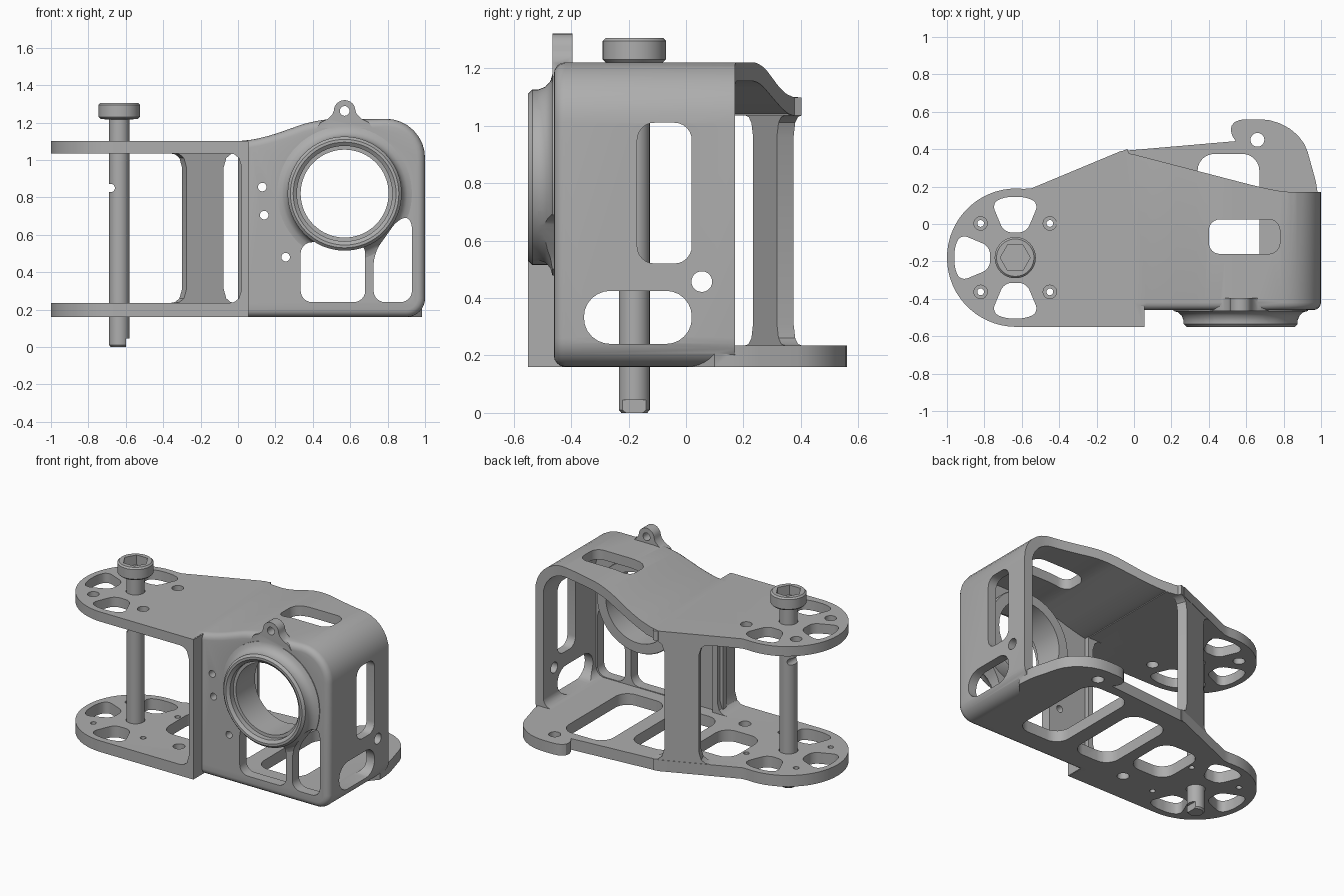
import bpy, bmesh, math
from mathutils import Vector

if "Cube" in bpy.data.objects:
    bpy.data.objects.remove(bpy.data.objects["Cube"])

grey = bpy.data.materials.new("machined_grey")
grey.diffuse_color = (0.42, 0.42, 0.42, 1)
grey.use_nodes = True
grey.node_tree.nodes["Principled BSDF"].inputs["Base Color"].default_value = grey.diffuse_color


def place(u, v, t, axis):
    return {'x': (t, u, v), 'y': (u, t, v), 'z': (u, v, t)}[axis]


def make(name, bm):
    bmesh.ops.recalc_face_normals(bm, faces=bm.faces[:])
    me = bpy.data.meshes.new(name)
    bm.to_mesh(me)
    bm.free()
    ob = bpy.data.objects.new(name, me)
    bpy.context.collection.objects.link(ob)
    me.materials.append(grey)
    return ob


def loft(name, loops, front_bevel=0):
    """Solid through matching loops, capped at both ends."""
    bm = bmesh.new()
    rows = [[bm.verts.new(p) for p in lp] for lp in loops]
    n = len(rows[0])
    for a, b in zip(rows, rows[1:]):
        for i in range(n):
            j = (i + 1) % n
            bm.faces.new((a[i], a[j], b[j], b[i]))
    cap = bm.faces.new(rows[0])
    bm.faces.new(rows[-1])
    if front_bevel:
        bmesh.ops.recalc_face_normals(bm, faces=bm.faces[:])
        bmesh.ops.bevel(bm, geom=list(cap.edges), offset=front_bevel, segments=4,
                        profile=0.5, affect='EDGES')
    return make(name, bm)


def prism(name, pts, axis, a, b, front_bevel=0):
    return loft(name, [[place(u, v, t, axis) for u, v in pts] for t in (a, b)], front_bevel)


def lathe(name, cu, cv, axis, sections, n=48):
    ang = [2 * math.pi * i / n for i in range(n)]
    return loft(name, [[place(cu + r * math.cos(k), cv + r * math.sin(k), t, axis)
                        for k in ang] for r, t in sections])


def rounded(pts, r=0.0, seg=6):
    """Round polygon corners; a point may carry its own radius as third value."""
    out = []
    for i, p in enumerate(pts):
        rad = p[2] if len(p) > 2 else r
        c = Vector(p[:2])
        if rad <= 0:
            out.append(tuple(c))
            continue
        d = [Vector(q[:2]) - c for q in (pts[i - 1], pts[(i + 1) % len(pts)])]
        a, b = (c + e.normalized() * min(rad, e.length * 0.48) for e in d)
        w = 0.2929 * 2                      # pulls the curve towards a circular arc
        for k in range(seg + 1):
            t = k / seg
            s0, s1, s2 = (1 - t) ** 2, 2 * t * (1 - t) * 0.7071, t * t
            out.append(tuple((a * s0 + c * s1 + b * s2) / (s0 + s1 + s2)))
    return out


def rect(u0, u1, v0, v1, r):
    return rounded([(u0, v0), (u1, v0), (u1, v1), (u0, v1)], r)


def combine(ob, other, op):
    m = ob.modifiers.new("b", 'BOOLEAN')
    m.operation, m.object, m.solver = op, other, 'EXACT'
    bpy.context.view_layer.objects.active = ob
    bpy.ops.object.modifier_apply(modifier=m.name)
    bpy.data.objects.remove(other, do_unlink=True)


def cut(ob, other):
    combine(ob, other, 'DIFFERENCE')


def add(ob, other):
    combine(ob, other, 'UNION')


def hole(ob, u, v, r, axis, a, b, n=24):
    cut(ob, lathe("cutter", u, v, axis, [(r, a), (r, b)], n))


# hood: front wall, right wall and roof as one hollowed shell
outer = rounded([(0, .16), (1, .16, .1), (1, 1.22, .21), (.43, 1.22, .1), (.13, 1.115, .1), (0, 1.1)], seg=8)
inner = rounded([(-.2, .235), (.94, .235, .06), (.94, 1.155, .16), (.46, 1.155, .08),
                 (.15, 1.06, .08), (.03, 1.035, .05), (-.2, 1.035)], seg=8)
body = prism("bracket_body", outer, 'y', -.46, .5, front_bevel=.04)
cut(body, prism("cavity", inner, 'y', -.39, .8))
cut(body, prism("back_trim", rounded([(-.3, .45), (.7, .19, .1), (.82, .17, .05), (1.2, .17),
                                      (1.2, .8), (-.3, .8)]), 'z', 0, 1.5))

# flared base of the bearing ring, then the two front windows
CX, CZ = .57, .82
add(body, lathe("ring_flare", CX, CZ, 'y',
                [(.36, -.42), (.36, -.465), (.335, -.472), (.315, -.49), (.303, -.52)], 64))
cut(body, prism("window", rect(.335, .68, .24, .56, .06), 'y', -.7, -.35))
cut(body, prism("window", rounded([(.725, .24), (.93, .24), (.93, .69), (.86, .69), (.725, .5)], .06),
                'y', -.7, -.35))

# top and bottom plates with a round left end
arc = [(-.63 + .37 * math.cos(math.radians(d)), -.18 + .37 * math.sin(math.radians(d)))
       for d in range(84, 271, 6)]
add(body, prism("top_plate", arc + [(.05, -.55), (.05, .357), (-.07, .39), (-.55, .19)], 'z', 1.035, 1.1))
add(body, prism("bottom_plate", arc + [(.05, -.55), (.05, -.42), (.9, -.42)]
                + rounded([(.9, .0), (.985, .1), (.98, .2, .05), (.88, .56, .25), (.45, .56, .15)])
                + [(-.07, .39), (-.55, .19)], 'z', .16, .235))


# upright with flared feet, as a half width either side of its middle
def upright(left, right, flare):
    pts = [(0, .16), (0, .235), (.03, .24), (.055, .26), (.07, .31)]
    side = [(flare * (1 - o / .07), z) for o, z in pts]
    side += [(f, 1.27 - z) for f, z in reversed(side)]
    return side


def flared(left, right, both):
    s = upright(left, right, .07)
    r = [(right + (f if both else 0), z) for f, z in s]
    return r + [(left - f, z) for f, z in reversed(s)]


add(body, prism("front_web", [(u, min(max(z, .161), 1.099)) for u, z in flared(.02, .055, False)],
                'y', -.55, -.36))

# slanted post along the back edge
post = flared(.0, .215, True)
ax = Vector((.923, .385))
nrm = Vector((.385, -.923))
start = Vector((-.30, .2935))
loops = []
for off in (.002, .065):
    q = start + nrm * off
    loops.append([(q.x + ax.x * u, q.y + ax.y * u, min(max(z, .162), 1.098)) for u, z in post])
add(body, loft("back_post", loops))

# bearing ring and eyelet lug
add(body, lathe("bearing_ring", CX, CZ, 'y', [(.30, -.3), (.305, -.31), (.305, -.535), (.29, -.55)], 64))
cut(body, lathe("bore", CX, CZ, 'y',
                [(.275, -.6), (.275, -.55), (.255, -.535), (.255, -.5), (.235, -.499), (.235, -.2)], 64))
side = [(.15, 1.17), (.13, 1.2), (.09, 1.22), (.065, 1.245)]
side += [(.058 * math.cos(math.radians(d)), 1.262 + .058 * math.sin(math.radians(d))) for d in range(0, 90, 15)]
lug = [(CX + s, z) for s, z in side] + [(CX, 1.32)] + [(CX - s, z) for s, z in reversed(side)]
add(body, prism("lug", lug, 'y', -.465, -.395))
hole(body, CX, 1.262, .026, 'y', -.6, -.3)

# small front holes
for x, z in ((.13, .855), (.14, .705), (.255, .48)):
    hole(body, x, z, .023, 'y', -.6, -.3)

# openings in the right wall and roof
cut(body, prism("side_window", rect(-.17, .02, .52, 1.01, .06), 'x', .8, 1.2))
cut(body, prism("side_slot", rounded([(-.355, .24, .093), (.02, .24, .09), (.02, .425, .09), (-.355, .425, .093)]),
                'x', .8, 1.2))
hole(body, .055, .457, .036, 'x', .8, 1.2)
cut(body, prism("roof_slot", rect(.4, .78, -.16, .025, .06), 'z', 1.1, 1.4))

# lightening slots and holes in the bottom plate
for x0, x1, y0, y1 in ((.34, .67, -.3, .375), (-.05, .24, -.3, .27), (-.42, -.13, -.22, .13)):
    cut(body, prism("floor_slot", rect(x0, x1, y0, y1, .09), 'z', .05, .3))
hole(body, .66, .45, .037, 'z', .05, .3)
hole(body, -.2, -.34, .037, 'z', .05, .3)

# windows and bolt holes around the pin, through both plates
PX, PY = -.635, -.18
for turn in (90, 180, 270):
    c, s = math.cos(math.radians(turn)), math.sin(math.radians(turn))
    shape = [(.135, -.06), (.29, -.125), (.325, -.06), (.325, .06), (.29, .125), (.135, .06)]
    cut(body, prism("fan_window", rounded([(PX + u * c - v * s, PY + u * s + v * c) for u, v in shape], .04),
                    'z', 0, 1.3))
for dx in (-.185, .185):
    for dy in (-.183, .183):
        hole(body, PX + dx, PY + dy, .036, 'z', 1, 1.2)
        hole(body, PX + dx, PY + dy, .018, 'z', .1, .3)
hole(body, PX, PY, .058, 'z', 0, 1.3)

# clamping pin with a socket head, cross hole and flatted tip
pin = lathe("clamp_pin", PX, PY, 'z',
            [(.045, 0), (.054, .01), (.054, 1.215), (.1, 1.22), (.11, 1.23), (.11, 1.295), (.1, 1.305)])
cut(pin, lathe("socket", PX, PY, 'z', [(.08, 1.24), (.08, 1.4)], 6))
hole(pin, PX - .045, .85, .022, 'y', -.4, 0)
cut(pin, prism("tip_flat", rect(PX + .035, PX + .1, -.3, 0, 0), 'z', -.1, .045))

# smooth curves, crisp edges
for ob in (body, pin):
    bpy.ops.object.select_all(action='DESELECT')
    ob.select_set(True)
    bpy.context.view_layer.objects.active = ob
    bpy.ops.object.shade_smooth_by_angle(angle=math.radians(30))
